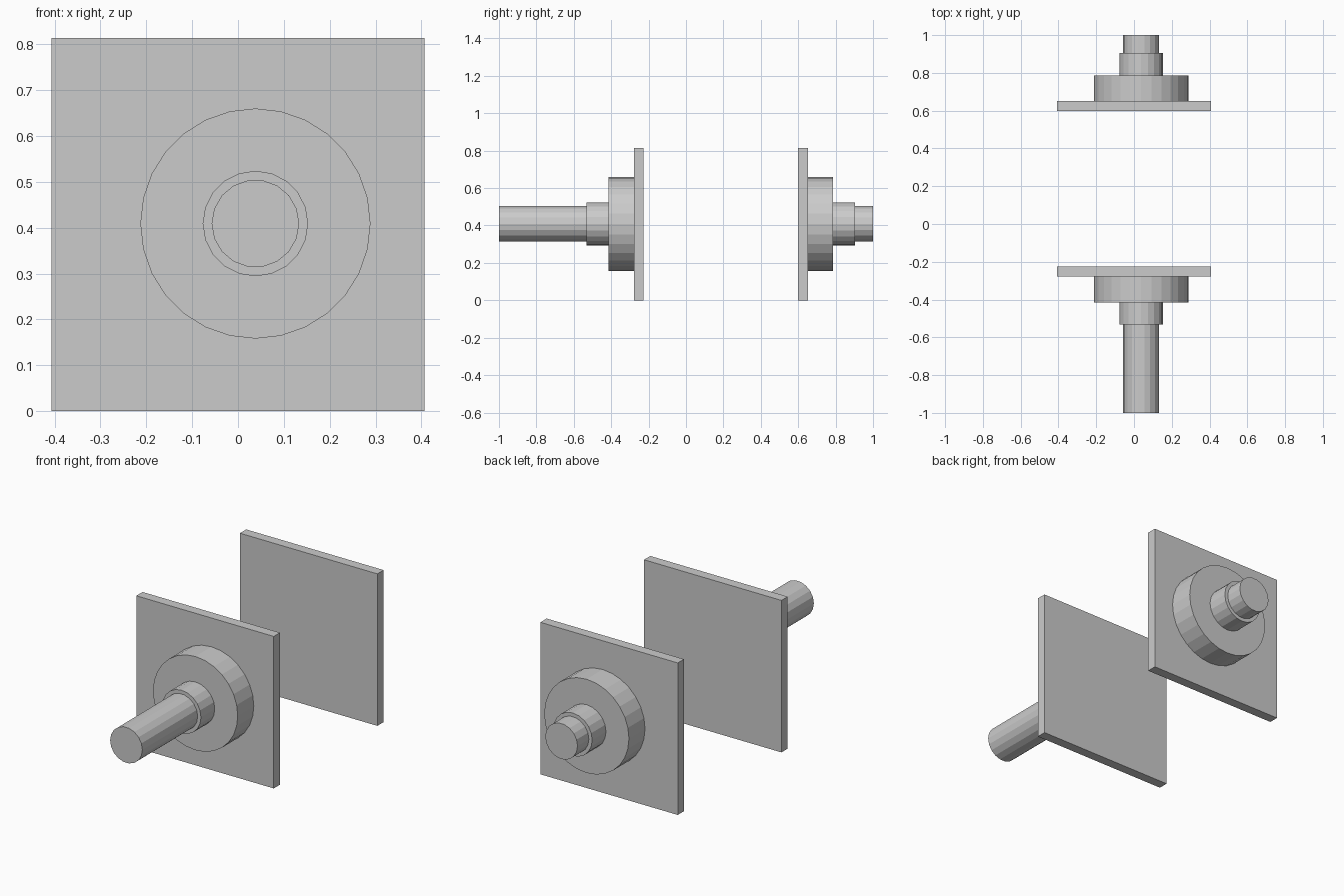
import bpy
import bmesh
from math import pi, cos, sin

if "Cube" in bpy.data.objects:
    bpy.data.objects.remove(bpy.data.objects["Cube"])

CX, CZ = 0.038, 0.409      # shaft axis
MIRROR = 0.372             # rear y = MIRROR - front y


def make(name, ring, y0, y1):
    """Extrude an (x, z) outline along y."""
    bm = bmesh.new()
    face = bm.faces.new([bm.verts.new((x, y0, z)) for x, z in ring])
    ext = bmesh.ops.extrude_face_region(bm, geom=[face], use_keep_orig=True)
    for v in ext["geom"]:
        if isinstance(v, bmesh.types.BMVert):
            v.co.y = y1
    bmesh.ops.recalc_face_normals(bm, faces=bm.faces)
    mesh = bpy.data.meshes.new(name)
    bm.to_mesh(mesh)
    bm.free()
    obj = bpy.data.objects.new(name, mesh)
    bpy.context.collection.objects.link(obj)


def circle(r, n):
    return [(CX + r * cos(2 * pi * i / n), CZ + r * sin(2 * pi * i / n))
            for i in range(n)]


# Outline and y range of each part, on the front assembly
H = 0.407
square = [(-H, 0), (H, 0), (H, 2 * H), (-H, 2 * H)]
parts = [
    ("plate", square, -0.226, -0.279),
    ("hub_disc", circle(0.251, 28), -0.279, -0.415),
    ("collar", circle(0.115, 20), -0.415, -0.532),
]
for name, ring, a, b in parts:
    make("front_" + name, ring, a, b)
    make("rear_" + name, ring, MIRROR - a, MIRROR - b)

# Shafts: long at the front, short stub at the rear
make("front_shaft", circle(0.0955, 18), -0.532, -1.0)
make("rear_shaft", circle(0.0955, 18), MIRROR + 0.532, 1.0)
